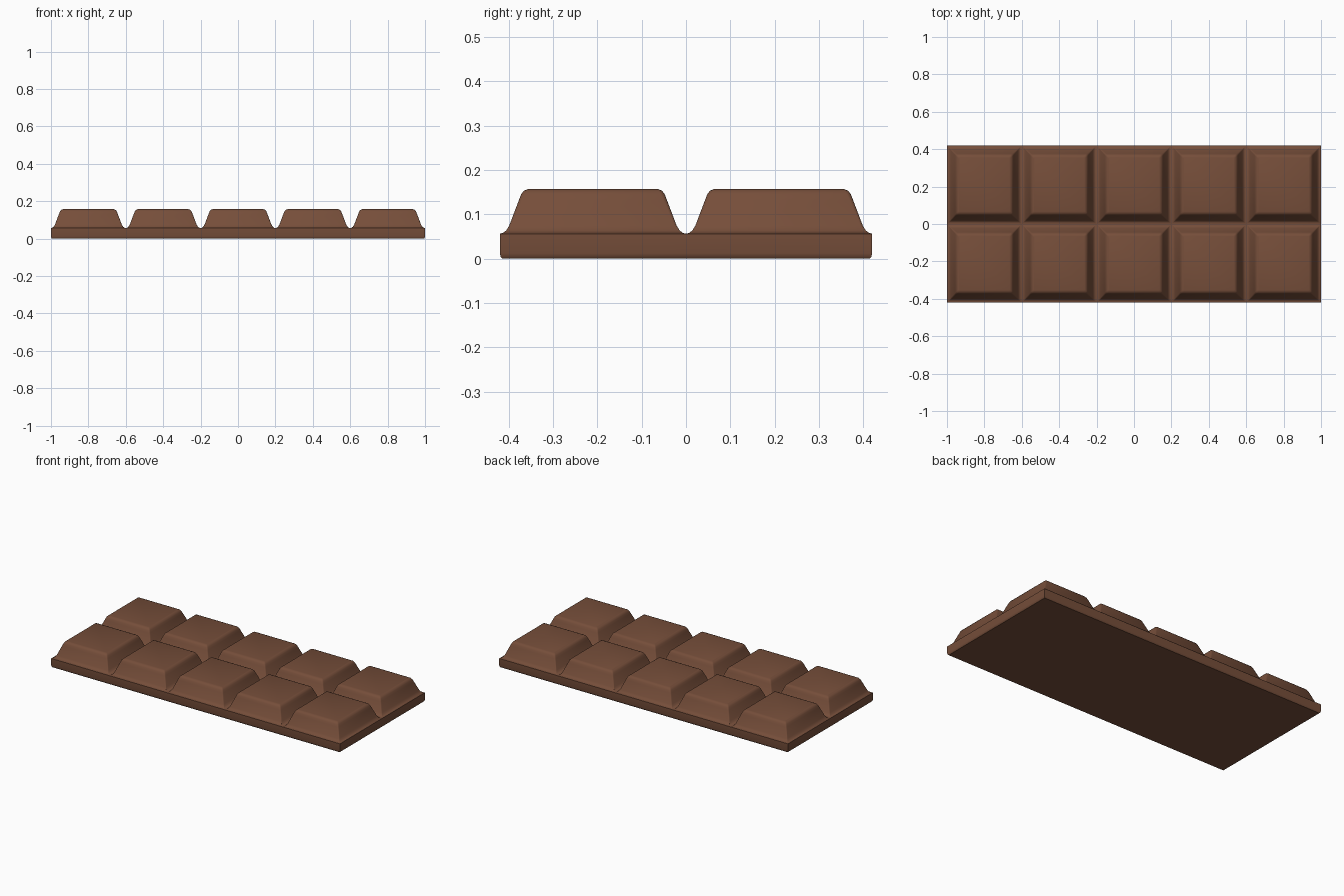
import bpy, bmesh, math

if "Cube" in bpy.data.objects:
    bpy.data.objects.remove(bpy.data.objects["Cube"])

COLS, ROWS = 5, 2
HX, HY = 0.2, 0.21            # half size of one segment
# inset from segment border, height, corner radius
PROFILE = [(0.0, 0.056, 0.0), (0.007, 0.058, 0.0), (0.014, 0.063, 0.002),
           (0.021, 0.074, 0.005), (0.043, 0.132, 0.008), (0.048, 0.145, 0.009),
           (0.054, 0.153, 0.008), (0.064, 0.157, 0.006)]


def ring(bm, cx, cy, inset, z, r):
    """Rounded rectangle, three points per corner."""
    pts = []
    ax, ay = HX - inset - r, HY - inset - r
    for i, (sx, sy) in enumerate([(1, 1), (-1, 1), (-1, -1), (1, -1)]):
        for k in range(3):
            a = math.radians(90 * i + 45 * k)
            pts.append(bm.verts.new((cx + sx * ax + r * math.cos(a),
                                     cy + sy * ay + r * math.sin(a), z)))
    return pts


bm = bmesh.new()

# Raised segments
for c in range(COLS):
    for w in range(ROWS):
        cx, cy = (c - (COLS - 1) / 2) * 2 * HX, (w - (ROWS - 1) / 2) * 2 * HY
        rings = [ring(bm, cx, cy, *p) for p in PROFILE]
        for a, b in zip(rings, rings[1:]):
            for i in range(12):
                j = (i + 1) % 12
                bm.faces.new((a[i], a[j], b[j], b[i]))
        bm.faces.new(rings[-1])
bmesh.ops.remove_doubles(bm, verts=bm.verts, dist=0.0001)

# Slab sides with a small bevel at the bottom
edges = [e for e in bm.edges if e.is_boundary]
for z, scale_in in [(0.012, 0.0), (0.004, 0.002), (0.0, 0.006)]:
    new = bmesh.ops.extrude_edge_only(bm, edges=edges)["geom"]
    for v in (g for g in new if isinstance(g, bmesh.types.BMVert)):
        v.co.z = z
        for axis, lim in ((0, COLS * HX), (1, ROWS * HY)):
            v.co[axis] = max(-lim + scale_in, min(lim - scale_in, v.co[axis]))
    edges = [g for g in new if isinstance(g, bmesh.types.BMEdge)]

# Flat underside
bmesh.ops.contextual_create(bm, geom=edges)
bmesh.ops.recalc_face_normals(bm, faces=bm.faces)

mesh = bpy.data.meshes.new("chocolate_bar")
bm.to_mesh(mesh)
bm.free()
bar = bpy.data.objects.new("chocolate_bar", mesh)
bpy.context.collection.objects.link(bar)

brown = bpy.data.materials.new("milk_chocolate_brown")
brown.diffuse_color = (0.18, 0.076, 0.042, 1)
brown.use_nodes = True
brown.node_tree.nodes["Principled BSDF"].inputs["Base Color"].default_value = brown.diffuse_color
mesh.materials.append(brown)

bpy.context.view_layer.objects.active = bar
bar.select_set(True)
bpy.ops.object.shade_smooth_by_angle(angle=math.radians(40))
